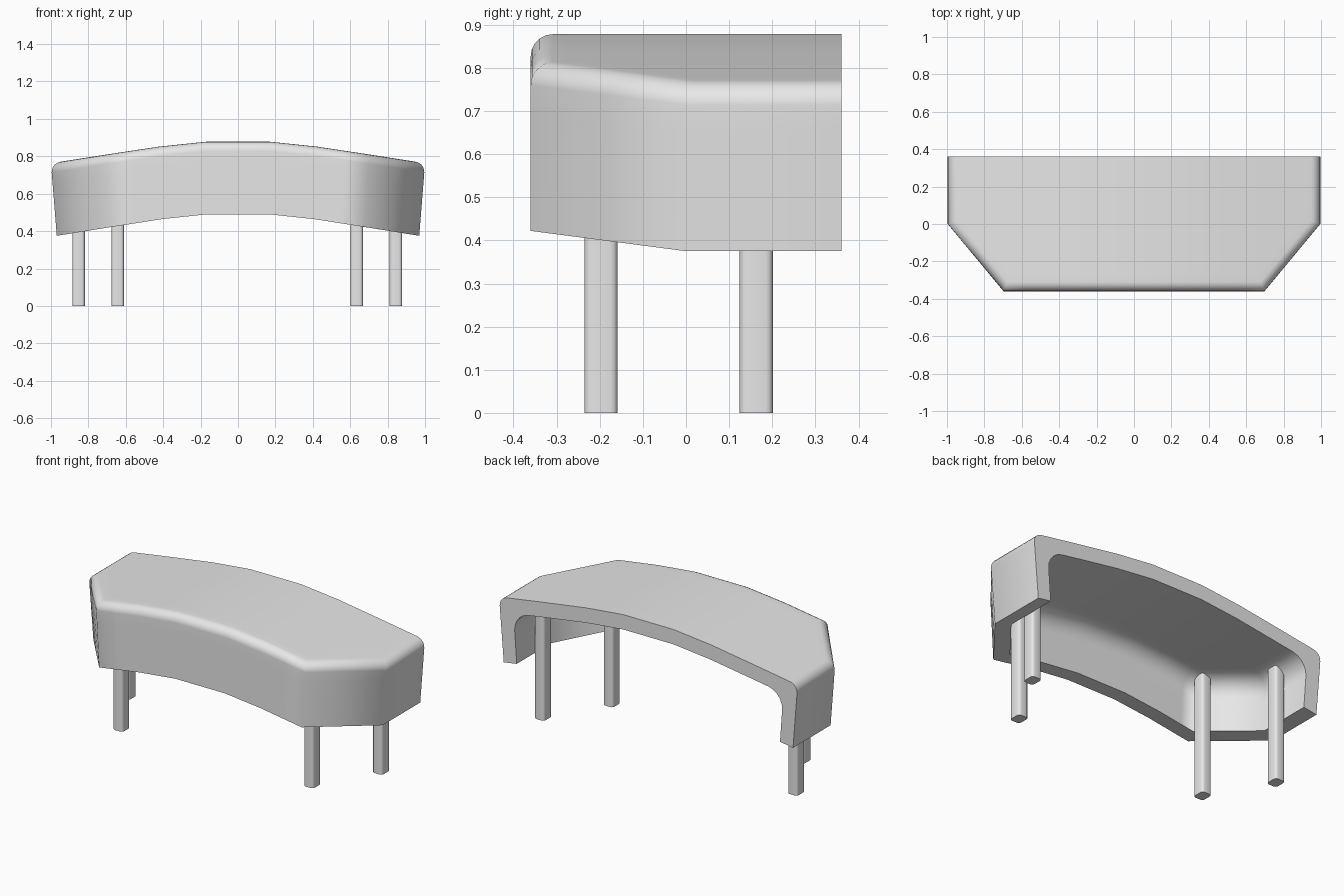
import bpy, bmesh, math
from mathutils import Vector

cube = bpy.data.objects.get("Cube")
if cube:
    bpy.data.objects.remove(cube, do_unlink=True)

grey = bpy.data.materials.new("plain_grey")
grey.use_nodes = True
grey.diffuse_color = (0.8, 0.8, 0.8, 1)
grey.node_tree.nodes["Principled BSDF"].inputs["Base Color"].default_value = (0.8, 0.8, 0.8, 1)

TOP, HEIGHT, BACK, WALL = 0.878, 0.388, 0.36, 0.09
ARCH = [(0, 0), (0.17, 0), (0.42, 0.026), (0.7, 0.068), (1, 0.115)]


def finish(bm, name, angle):
    bmesh.ops.recalc_face_normals(bm, faces=bm.faces)
    mesh = bpy.data.meshes.new(name)
    bm.to_mesh(mesh)
    bm.free()
    mesh.materials.append(grey)
    ob = bpy.data.objects.new(name, mesh)
    bpy.context.collection.objects.link(ob)
    bpy.ops.object.select_all(action='DESELECT')
    ob.select_set(True)
    bpy.context.view_layer.objects.active = ob
    bpy.ops.object.shade_smooth_by_angle(angle=math.radians(angle))
    return ob


def bend(x, y, depth):
    """Arch a point downwards towards the ends and lean the ends inwards."""
    drop = ARCH[-1][1]
    for (x0, d0), (x1, d1) in zip(ARCH, ARCH[1:]):
        if abs(x) <= x1:
            drop = d0 + (d1 - d0) * (abs(x) - x0) / (x1 - x0)
            break
    return Vector((x * (1 - 0.08 * depth), y, TOP - depth - drop))


def footprint(t):
    """Open outline with chamfered front corners, inset by t."""
    side = Vector((1 - t, 0.3625 * t))
    corner = Vector((0.7 - 0.469 * t, -0.36 + t))
    half = [Vector((1 - t, BACK)), side, side.lerp(corner, 0.5), corner]
    half += [Vector((x, corner.y)) for x in (0.57, 0.42, 0.17)]
    return half + [Vector((-p.x, p.y)) for p in reversed(half)]


def skin(bm, offset, radius):
    """Wall rows from bottom to top, then the back edge row of the top."""
    rows = [(offset, HEIGHT), (offset, offset + radius + 0.06)]
    for i in range(6):
        a = math.pi / 2 * i / 5
        rows.append((offset + radius * (1 - math.cos(a)),
                     offset + radius * (1 - math.sin(a))))
    rows.append((offset + radius + 0.04, offset))
    grid = [[bm.verts.new(bend(p.x, p.y, d)) for p in footprint(t)] for t, d in rows]
    for a, b in zip(grid, grid[1:]):
        for i in range(len(a) - 1):
            bm.faces.new((a[i], a[i + 1], b[i + 1], b[i]))
    last = grid[-1]
    back = [last[0]] + [bm.verts.new(bend(p.x, BACK, offset))
                        for p in footprint(rows[-1][0])[2:-2]] + [last[-1]]
    front = last[1:-1]
    for i in range(len(front) - 1):
        bm.faces.new((front[i], front[i + 1], back[i + 1], back[i]))
    rim = [r[0] for r in grid] + back[1:-1] + [r[-1] for r in reversed(grid)]
    return grid[0], rim


# Arched shell, open below and at the back
bm = bmesh.new()
outer, inner = skin(bm, 0, 0.05), skin(bm, WALL, 0.1)
for a, b in zip(outer, inner):
    for i in range(len(a) - 1):
        bm.faces.new((a[i], a[i + 1], b[i + 1], b[i]))
shell = finish(bm, "arched_shell", 55)
weighted = shell.modifiers.new("even_shading", 'WEIGHTED_NORMAL')
weighted.keep_sharp = True

# Four rounded square legs
for side, sx in (("left", 1), ("right", -1)):
    for end, x, y, h in (("front", 0.639, -0.197, 0.76), ("back", 0.848, 0.163, 0.74)):
        bm = bmesh.new()
        bmesh.ops.create_cube(bm, size=1)
        for v in bm.verts:
            v.co = Vector((v.co.x * 0.066, v.co.y * 0.077, (v.co.z + 0.5) * h))
        upright = [e for e in bm.edges if abs(e.verts[0].co.z - e.verts[1].co.z) > 0.1]
        bmesh.ops.bevel(bm, geom=upright, offset=0.016, segments=3, profile=0.5,
                        affect='EDGES')
        leg = finish(bm, f"{end}_{side}_leg", 50)
        leg.location = (sx * x - 0.004, y, 0)
